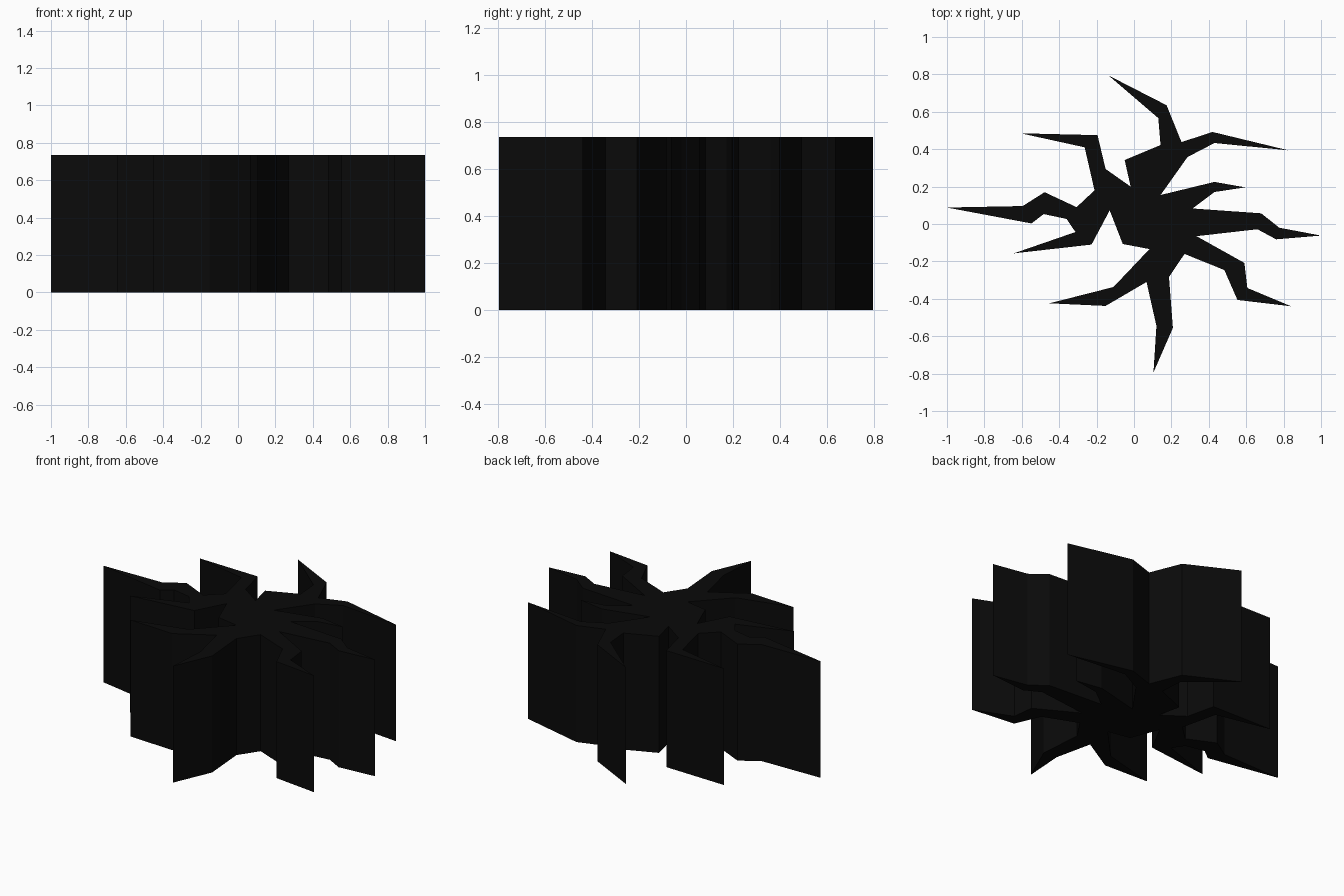
import bpy, bmesh

HEIGHT = 0.735

# Outline of the crack seen from above, clockwise; one row per jagged branch
branches = [
    [(-.05, .342), (.142, .422), (.13, .566), (-.136, .794), (.174, .635), (.254, .438)],
    [(.42, .492), (.825, .394), (.43, .433), (.286, .358), (.142, .155)],
    [(.43, .225), (.595, .196), (.43, .171), (.313, .083)],
    [(.68, .057), (.777, -.02), (1, -.062), (.76, -.082), (.66, -.028), (.334, -.065)],
    [(.59, -.208), (.606, -.342), (.84, -.44), (.553, -.406), (.483, -.246), (.27, -.16)],
    [(.187, -.283), (.208, -.555), (.104, -.794), (.12, -.545), (.067, -.31)],
    [(-.152, -.438), (-.452, -.424), (-.11, -.337), (.083, -.134), (-.06, -.107), (-.13, .073)],
    [(-.227, -.11), (-.643, -.157), (-.313, -.043), (-.36, .027)],
    [(-.483, .053), (-.548, .003), (-1, .088), (-.595, .096), (-.478, .17), (-.307, .09), (-.211, .18)],
    [(-.264, .41), (-.606, .485), (-.195, .475), (-.152, .294), (-.018, .2)],
]

# Extrude the outline into a closed prism
bm = bmesh.new()
base = bm.faces.new([bm.verts.new((x, y, 0)) for row in branches for x, y in row])
top = bmesh.ops.extrude_face_region(bm, geom=[base], use_keep_orig=True)["geom"]
bmesh.ops.translate(bm, vec=(0, 0, HEIGHT),
                    verts=[g for g in top if isinstance(g, bmesh.types.BMVert)])
bmesh.ops.recalc_face_normals(bm, faces=bm.faces)
bmesh.ops.triangulate(bm, faces=[f for f in bm.faces if len(f.verts) > 4])
mesh = bpy.data.meshes.new("crack")
bm.to_mesh(mesh)
bm.free()
crack = bpy.data.objects.new("crack", mesh)
bpy.context.collection.objects.link(crack)

# Near-black surface
black = bpy.data.materials.new("black")
black.diffuse_color = (0.003, 0.003, 0.003, 1)
mesh.materials.append(black)
